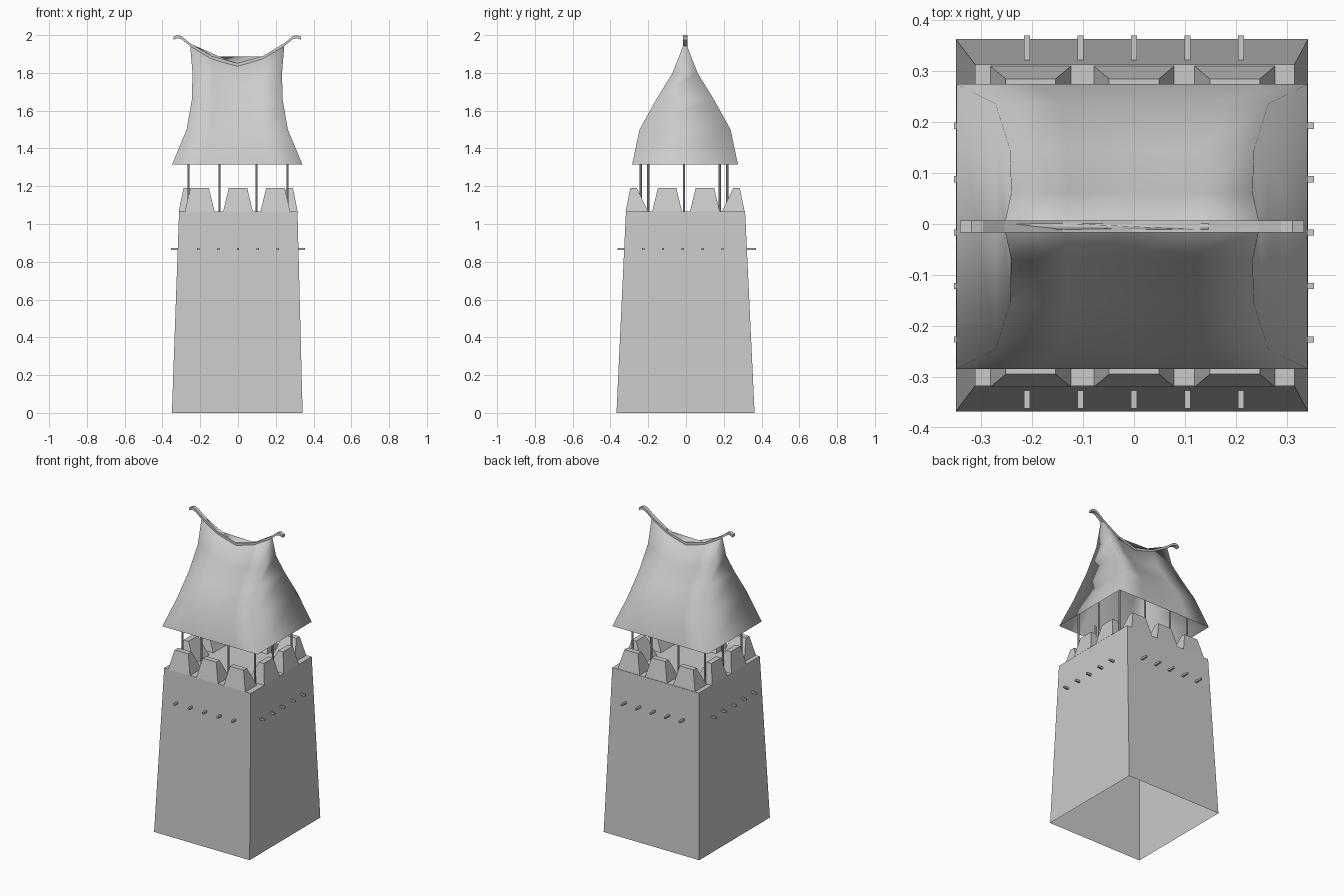
import bpy
import bmesh

cube = bpy.data.objects.get("Cube")
if cube:
    bpy.data.objects.remove(cube, do_unlink=True)

CX, CY = -0.004, -0.005      # centre of the tower

grey = bpy.data.materials.new("stone_grey")
grey.use_nodes = True
colour = (0.6, 0.6, 0.6, 1)
grey.diffuse_color = colour
grey.node_tree.nodes["Principled BSDF"].inputs["Base Color"].default_value = colour


def finish(bm, name, smooth=False):
    bmesh.ops.recalc_face_normals(bm, faces=bm.faces)
    mesh = bpy.data.meshes.new(name)
    bm.to_mesh(mesh)
    bm.free()
    mesh.materials.append(grey)
    for p in mesh.polygons:
        p.use_smooth = smooth
    obj = bpy.data.objects.new(name, mesh)
    bpy.context.collection.objects.link(obj)
    return obj


def rect(x0, x1, y0, y1, z):
    return [(x0, y0, z), (x1, y0, z), (x1, y1, z), (x0, y1, z)]


def loft(name, rings, bottom=True, top=True, smooth=False):
    """Skin a stack of closed rings with equal point counts."""
    bm = bmesh.new()
    rows = [[bm.verts.new(p) for p in ring] for ring in rings]
    n = len(rows[0])
    for a, b in zip(rows, rows[1:]):
        for i in range(n):
            j = (i + 1) % n
            bm.faces.new((a[i], a[j], b[j], b[i]))
    if bottom:
        bm.faces.new(rows[0])
    if top:
        bm.faces.new(rows[-1])
    return finish(bm, name, smooth)


def box(name, x0, x1, y0, y1, z0, z1):
    return loft(name, [rect(x0, x1, y0, y1, z0), rect(x0, x1, y0, y1, z1)])


# Tapered tower body, open underneath
DECK = 1.065
loft("tower_body", [rect(-0.35, 0.342, -0.368, 0.363, 0),
                    rect(-0.312, 0.315, -0.318, 0.313, DECK)], bottom=False)


# Battlements: three on front and back, two on each side
def merlon(name, along, side, axis):
    half = 0.315
    c = CY if axis == "y" else CX + 0.005
    rings = []
    for z, w, outer, inner in ((DECK, 0.079, half, 0.195), (1.19, 0.049, 0.29, 0.255)):
        lo, hi = sorted((c + side * outer, c + side * inner))
        if axis == "y":
            rings.append(rect(along - w, along + w, lo, hi, z))
        else:
            rings.append(rect(lo, hi, along - w, along + w, z))
    loft(name, rings)


for side, face in ((-1, "front"), (1, "back")):
    for x in (-0.203, 0, 0.198):
        merlon(face + "_merlon", x, side, "y")
for side, face in ((-1, "right"), (1, "left")):
    for y in (-0.1, 0.1):
        merlon(face + "_merlon", y, side, "x")

# Short beam ends poking out of the walls
R = 0.006
for k in range(-2, 3):
    x, y = k * 0.105, CY - 0.012 + k * 0.105
    box("front_peg", x - R, x + R, -0.362, -0.31, 0.862, 0.874)
    box("back_peg", x - R, x + R, 0.31, 0.37, 0.862, 0.874)
    box("right_peg", -0.354, -0.3, y - R, y + R, 0.862, 0.874)
    box("left_peg", 0.3, 0.354, y - R, y + R, 0.862, 0.874)

# Slim posts carrying the roof
spots = [(sx * 0.262, y) for sx in (-1, 1) for y in (-0.2, -0.01, 0.178)]
spots += [(sx * 0.098, y) for sx in (-1, 1) for y in (-0.24, 0.218)]
for x, y in spots:
    bm = bmesh.new()
    bmesh.ops.create_cone(bm, cap_ends=True, segments=8, radius1=R, radius2=R, depth=0.32)
    bmesh.ops.translate(bm, verts=bm.verts, vec=(x, y, DECK + 0.16))
    finish(bm, "roof_post")

# Swept roof, open underneath: (height, half width, half depth) at its ends
EAVES, PEAK = 1.315, 1.955
levels = [(EAVES, 0.345, 0.28), (1.5, 0.268, 0.241), (1.66, 0.24, 0.152),
          (1.8, 0.237, 0.066), (PEAK, 0.25, 0.006)]
columns = [(-1, 0), (-0.53, 0.068), (0, 0.11), (0.53, 0.068), (1, 0)]
rings = []
for z, w, d in levels:
    lift = (z - EAVES) / (PEAK - EAVES)
    front = [(CX + u * w, CY - d, z - sag * lift) for u, sag in columns]
    back = [(x, CY + d, h) for x, y, h in reversed(front)]
    rings.append(front + back)
loft("roof", rings, bottom=False, smooth=True)

# Ridge beam with upturned tips
half_path = [(0, 1.843), (0.135, 1.88), (0.25, 1.95), (0.293, 1.985), (0.315, 1.992), (0.338, 1.983)]
path = [(-x, z) for x, z in reversed(half_path[1:])] + half_path
T = 0.008
loft("ridge_beam", [[(CX + x, CY - 0.012, z - T), (CX + x, CY + 0.012, z - T),
                     (CX + x, CY + 0.012, z + T), (CX + x, CY - 0.012, z + T)]
                    for x, z in path])
